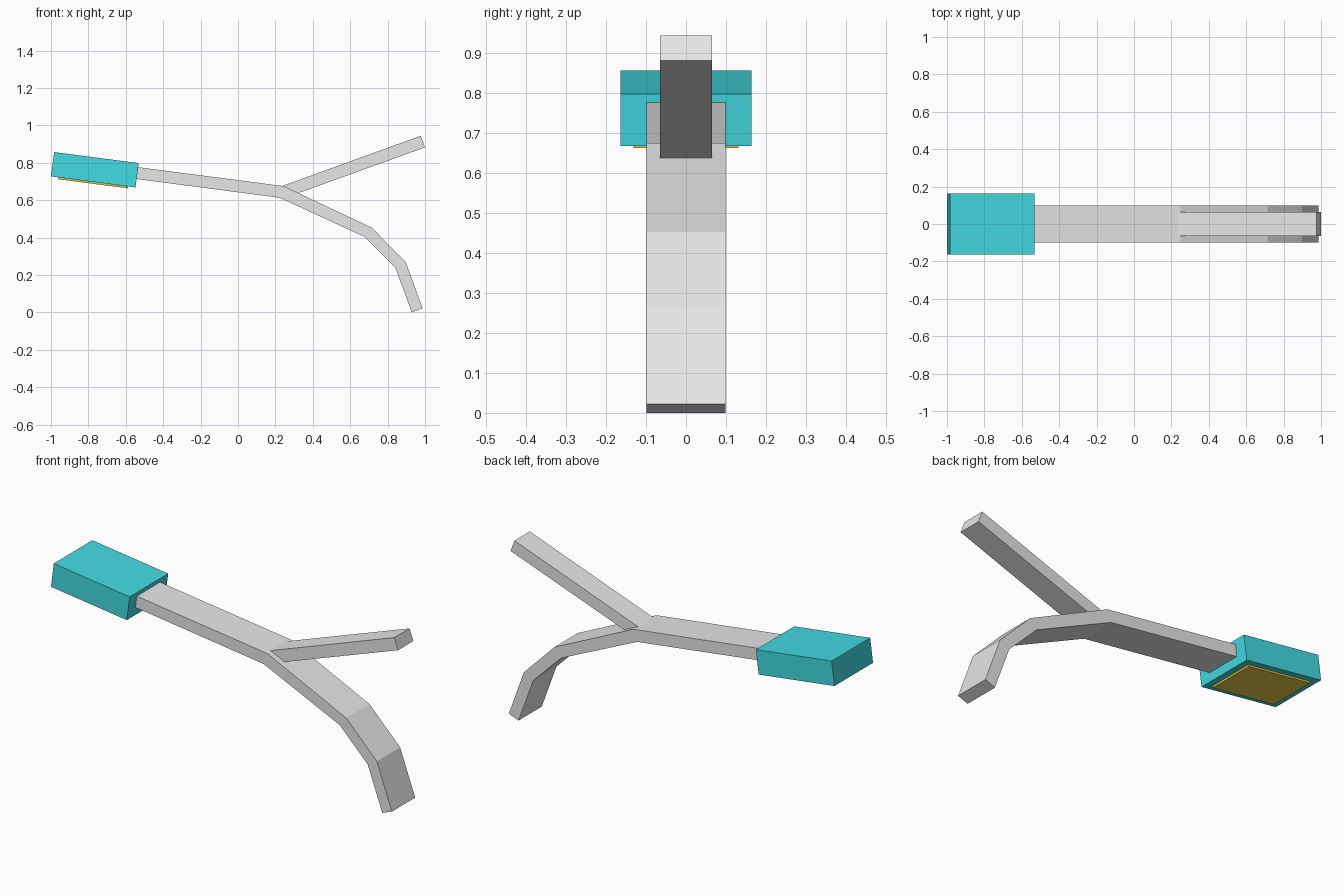
import bpy, bmesh

if "Cube" in bpy.data.objects:
    bpy.data.objects.remove(bpy.data.objects["Cube"])


def material(name, rgb):
    m = bpy.data.materials.new(name)
    m.diffuse_color = (*rgb, 1)
    m.use_nodes = True
    m.node_tree.nodes["Principled BSDF"].inputs["Base Color"].default_value = m.diffuse_color
    return m


grey = material("light_grey", (0.80, 0.80, 0.80))
teal = material("teal", (0.055, 0.71, 0.77))
yellow = material("mustard_yellow", (0.80, 0.61, 0.06))


def slab(name, profile, half_width, mat):
    """Extrude a side profile (x, z) symmetrically across y."""
    bm = bmesh.new()
    face = bm.faces.new([bm.verts.new((x, -half_width, z)) for x, z in profile])
    ext = bmesh.ops.extrude_face_region(bm, geom=[face])
    moved = [g for g in ext["geom"] if isinstance(g, bmesh.types.BMVert)]
    bmesh.ops.translate(bm, verts=moved, vec=(0, 2 * half_width, 0))
    bmesh.ops.recalc_face_normals(bm, faces=bm.faces)
    mesh = bpy.data.meshes.new(name)
    bm.to_mesh(mesh)
    bm.free()
    mesh.materials.append(mat)
    ob = bpy.data.objects.new(name, mesh)
    bpy.context.collection.objects.link(ob)
    return ob


# Bent main arm: upper edge outwards, lower edge back
slab("main_arm", [
    (-0.54, 0.777), (0.245, 0.675), (0.715, 0.453), (0.897, 0.269), (0.987, 0.022),
    (0.929, 0.0), (0.842, 0.238), (0.675, 0.405), (0.222, 0.613), (-0.55, 0.714),
], 0.099, grey)

# Straight branch rising from the bend, its root buried in the arm
slab("upper_branch", [
    (0.19, 0.659), (0.977, 0.944), (1.0, 0.882), (0.24, 0.608),
], 0.065, grey)

# Tilted head block
slab("head", [
    (-0.983, 0.857), (-0.531, 0.798), (-0.548, 0.668), (-1.0, 0.727),
], 0.164, teal)

# Thin panel on the underside of the head
slab("head_panel", [
    (-0.961, 0.7215), (-0.587, 0.6725), (-0.588, 0.663), (-0.962, 0.712),
], 0.131, yellow)
